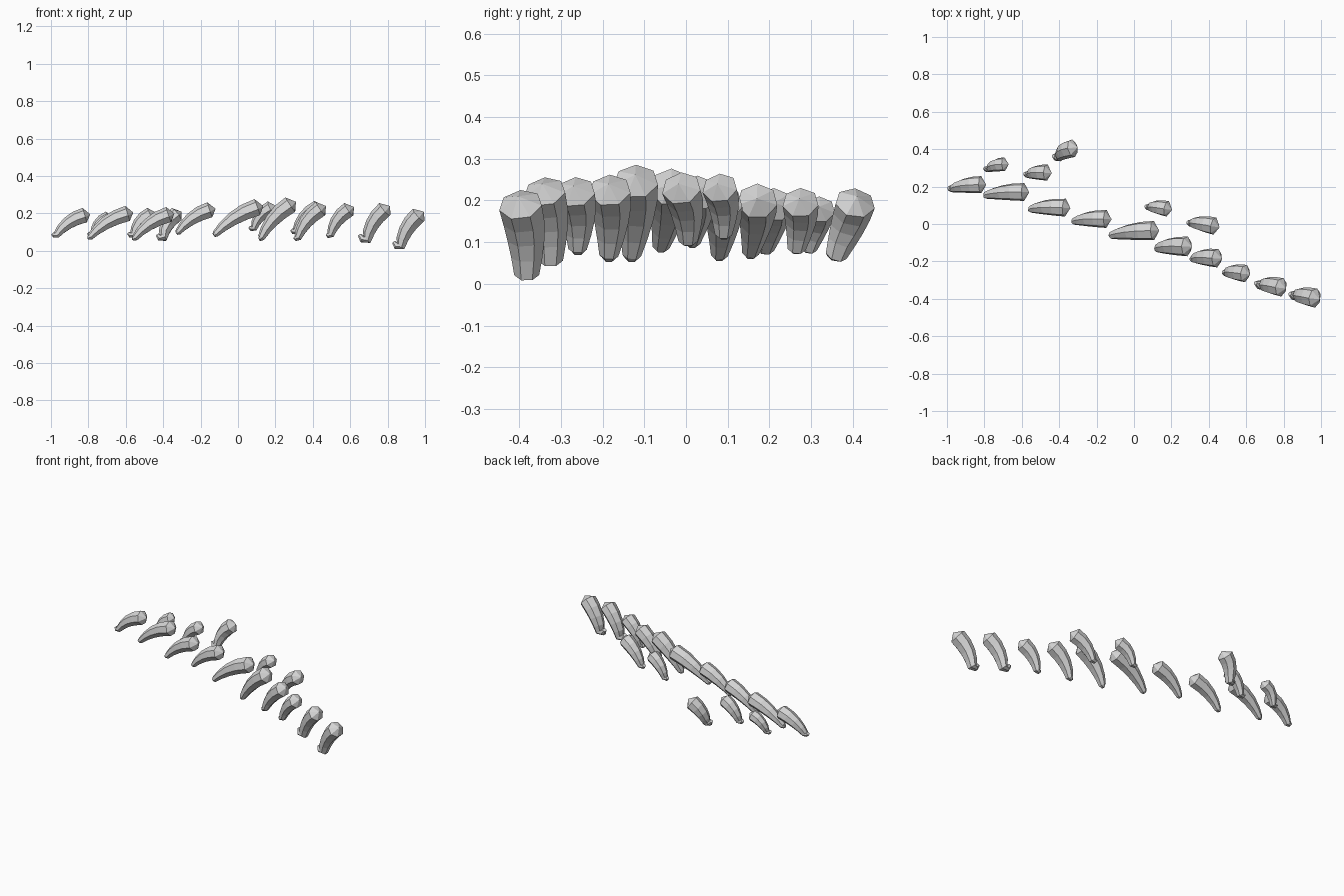
import bpy
import bmesh
import math
from mathutils import Vector

default_cube = bpy.data.objects.get("Cube")
if default_cube:
    bpy.data.objects.remove(default_cube, do_unlink=True)

# One flat light grey for every claw
grey = bpy.data.materials.new("light grey")
grey.use_nodes = True
colour = (0.68, 0.68, 0.68, 1)
grey.diffuse_color = colour
grey.node_tree.nodes["Principled BSDF"].inputs["Base Color"].default_value = colour

SIDES = 7
CAP_DEPTH = 0.6    # cap length relative to radius
ARCH = 0.045       # bend of the control point
BOW = 0.014        # sideways bend of the control point


def bezier(start, control, end, t):
    return start.lerp(control, t).lerp(control.lerp(end, t), t)


def add_ring(bm, centre, tangent, radius):
    """Seven-sided cross-section with a ridge on top and a flat underside."""
    tangent = tangent.normalized()
    across = (Vector((0, 1, 0)) - tangent * tangent.y).normalized()
    top = across.cross(tangent)
    ring = []
    for i in range(SIDES):
        angle = math.tau * i / SIDES
        offset = across * math.sin(angle) + top * (0.9 * math.cos(angle))
        ring.append(bm.verts.new(centre + offset * radius))
    return ring


def make_claw(name, apex, heel, radius, hook):
    """Shallow cap at the apex, arched tapering shaft, curled tip at the heel."""
    apex, heel = Vector(apex), Vector(heel)
    chord = heel - apex
    normal = Vector((chord.z, 0, -chord.x)).normalized()
    control = (apex + heel) / 2 + normal * ARCH + Vector((0, BOW, 0))

    # Centres and radii from the shoulder to the heel
    shoulder = radius * CAP_DEPTH / chord.length
    heel_size = 0.4 + hook * 6
    centres = [apex]
    sizes = [0]
    for step in (0, 0.28, 0.55, 0.8, 1):
        centres.append(bezier(apex, control, heel, shoulder + (1 - shoulder) * step))
        sizes.append(radius * (1 - (1 - heel_size) * step ** 1.8))

    # Curled tip
    forward = chord.normalized() * 0.012
    centres.append(heel + forward * 0.6 + Vector((-hook * 0.6, 0, hook * 0.25)))
    sizes.append(radius * heel_size * 0.75)
    centres.append(heel + forward + Vector((-hook, hook * 0.25, hook)))
    sizes.append(radius * 0.22)

    bm = bmesh.new()
    rings = []
    for i in range(1, len(centres)):
        following = centres[min(i + 1, len(centres) - 1)]
        rings.append(add_ring(bm, centres[i], following - centres[i - 1], sizes[i]))
    point = bm.verts.new(apex)
    for i in range(SIDES):
        j = (i + 1) % SIDES
        bm.faces.new((point, rings[0][i], rings[0][j]))
        for upper, lower in zip(rings, rings[1:]):
            bm.faces.new((upper[i], lower[i], lower[j], upper[j]))
    bm.faces.new(rings[-1])
    bmesh.ops.recalc_face_normals(bm, faces=bm.faces)

    mesh = bpy.data.meshes.new(name)
    bm.to_mesh(mesh)
    bm.free()
    mesh.materials.append(grey)
    claw = bpy.data.objects.new(name, mesh)
    bpy.context.collection.objects.link(claw)


# Long diagonal row: apex, heel, radius, hook
front_row = [
    ((-0.79, 0.21, 0.195), (-0.97, 0.19, 0.085), 0.047, 0.012),
    ((-0.56, 0.17, 0.205), (-0.79, 0.155, 0.075), 0.049, 0.004),
    ((-0.34, 0.085, 0.2), (-0.55, 0.08, 0.07), 0.049, 0.004),
    ((-0.12, 0.025, 0.225), (-0.32, 0.015, 0.1), 0.049, 0),
    ((0.135, -0.035, 0.24), (-0.12, -0.06, 0.09), 0.053, 0),
    ((0.31, -0.122, 0.262), (0.125, -0.13, 0.07), 0.054, 0.004),
    ((0.47, -0.186, 0.24), (0.32, -0.185, 0.07), 0.051, 0.01),
    ((0.62, -0.27, 0.235), (0.495, -0.26, 0.085), 0.048, 0.012),
    ((0.812, -0.345, 0.24), (0.69, -0.325, 0.06), 0.051, 0.034),
    ((0.993, -0.403, 0.21), (0.87, -0.382, 0.025), 0.053, 0.03),
]

# Shorter claws standing behind
back_row = [
    ((-0.67, 0.32, 0.185), (-0.775, 0.295, 0.085), 0.038, 0.018),
    ((-0.44, 0.272, 0.205), (-0.56, 0.265, 0.085), 0.044, 0.018),
    ((-0.302, 0.41, 0.21), (-0.4, 0.36, 0.07), 0.049, 0.025),
    ((0.203, 0.075, 0.24), (0.085, 0.09, 0.12), 0.043, 0.015),
    ((0.457, -0.018, 0.24), (0.31, 0.005, 0.105), 0.048, 0.015),
]

for row_name, row in (("front_claw", front_row), ("back_claw", back_row)):
    for number, (apex, heel, radius, hook) in enumerate(row, 1):
        make_claw(f"{row_name}_{number}", apex, heel, radius, hook)
